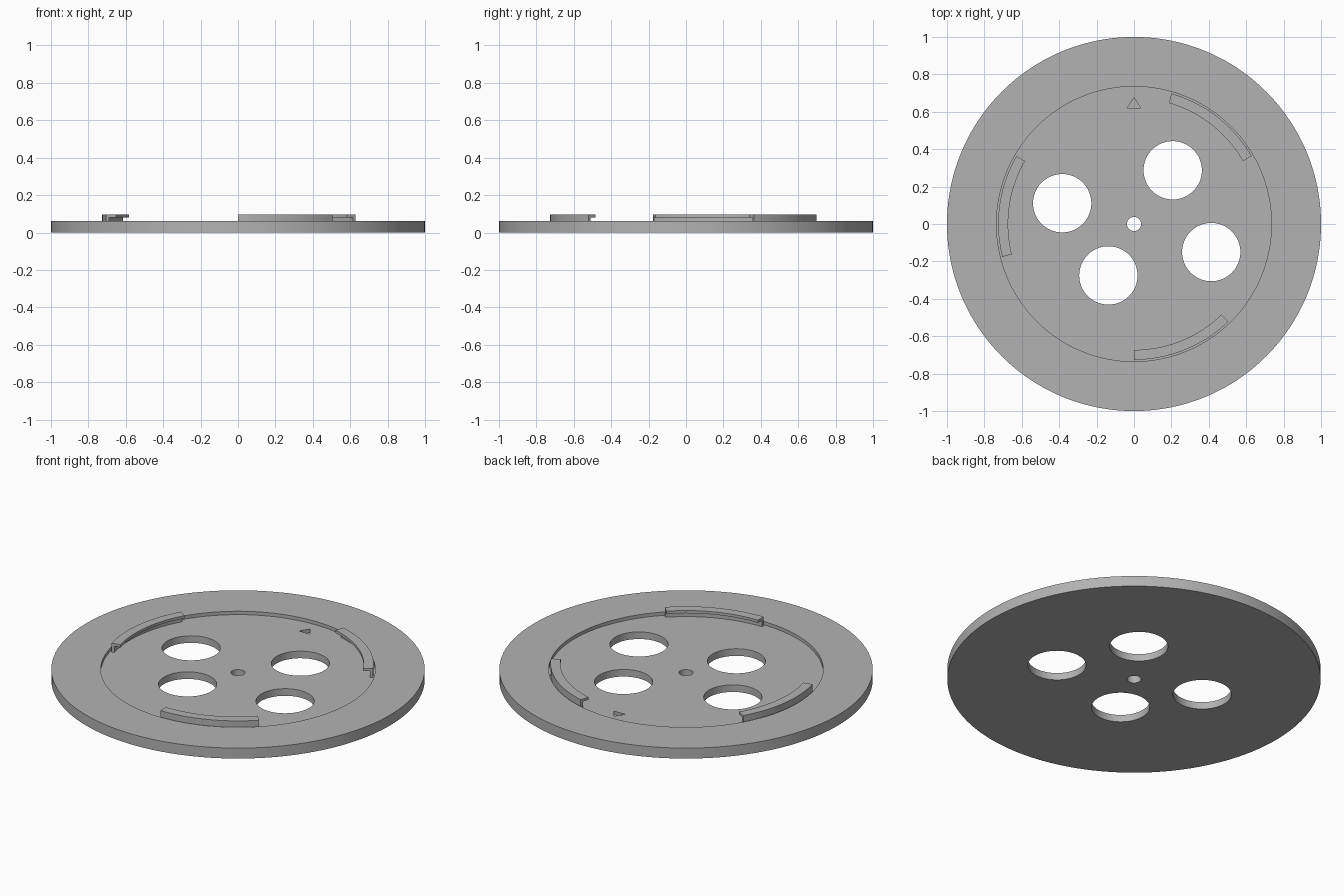
import bpy
import bmesh
from math import radians, cos, sin

if "Cube" in bpy.data.objects:
    bpy.data.objects.remove(bpy.data.objects["Cube"], do_unlink=True)

TOP = 0.062      # rim height
FLOOR = 0.042    # floor of the round recess
TAB_TOP = 0.095

grey = bpy.data.materials.new("plain grey")
grey.use_nodes = True
colour = (0.45, 0.45, 0.45, 1)
grey.diffuse_color = colour
grey.node_tree.nodes["Principled BSDF"].inputs["Base Color"].default_value = colour


def prism(name, outline, z0, z1):
    """Extrude a flat outline from z0 up to z1."""
    bm = bmesh.new()
    face = bm.faces.new([bm.verts.new((x, y, z0)) for x, y in outline])
    grown = bmesh.ops.extrude_face_region(bm, geom=[face])["geom"]
    top = [v for v in grown if isinstance(v, bmesh.types.BMVert)]
    bmesh.ops.translate(bm, verts=top, vec=(0, 0, z1 - z0))
    bmesh.ops.recalc_face_normals(bm, faces=bm.faces)
    return make_object(name, bm)


def make_object(name, bm):
    mesh = bpy.data.meshes.new(name)
    bm.to_mesh(mesh)
    bm.free()
    mesh.materials.append(grey)
    obj = bpy.data.objects.new(name, mesh)
    bpy.context.collection.objects.link(obj)
    return obj


def circle(radius, cx=0, cy=0, sides=64):
    turns = [radians(360 * i / sides) for i in range(sides)]
    return [(cx + radius * cos(a), cy + radius * sin(a)) for a in turns]


def smooth(obj):
    bpy.ops.object.select_all(action="DESELECT")
    obj.select_set(True)
    bpy.context.view_layer.objects.active = obj
    bpy.ops.object.shade_smooth_by_angle(angle=radians(30))


# Disc and the shapes cut from it
disc = prism("disc", circle(1, sides=160), 0, TOP)
cutters = [
    prism("recess_cutter", circle(0.735, sides=128), FLOOR, 0.2),
    prism("centre_hole_cutter", circle(0.038, sides=32), -0.1, 0.2),
    prism("pointer_cutter", [(-0.036, 0.62), (0.036, 0.62), (0, 0.675)], 0.022, 0.2),
]
for cx, cy in [(0.207, 0.287), (0.413, -0.15), (-0.137, -0.275), (-0.384, 0.111)]:
    cutters.append(prism("round_hole_cutter", circle(0.156, cx, cy), -0.1, 0.2))

bpy.context.view_layer.objects.active = disc
for cutter in cutters:
    cutter.hide_render = True
    cut = disc.modifiers.new(cutter.name, "BOOLEAN")
    cut.operation = "DIFFERENCE"
    cut.solver = "EXACT"
    cut.object = cutter
    bpy.ops.object.modifier_apply(modifier=cut.name)
for cutter in cutters:
    bpy.data.objects.remove(cutter, do_unlink=True)
smooth(disc)

# Three curved tabs: a thin wall with a lip that reaches inward
section = [(0.726, FLOOR), (0.726, TAB_TOP), (0.673, TAB_TOP),
           (0.673, 0.079), (0.71, 0.079), (0.71, FLOOR)]


def curved_tab(name, start, sweep=44, steps=20):
    bm = bmesh.new()
    rings = []
    for i in range(steps + 1):
        a = radians(start + sweep * i / steps)
        rings.append([bm.verts.new((r * cos(a), r * sin(a), z)) for r, z in section])
    n = len(section)
    for a, b in zip(rings, rings[1:]):
        for k in range(n):
            m = (k + 1) % n
            bm.faces.new((a[k], a[m], b[m], b[k]))
    bm.faces.new(rings[0])
    bm.faces.new(rings[-1])
    bmesh.ops.recalc_face_normals(bm, faces=bm.faces)
    return make_object(name, bm)


for name, start in [("back_left_tab", 30), ("right_tab", 150), ("front_tab", 270)]:
    smooth(curved_tab(name, start))
